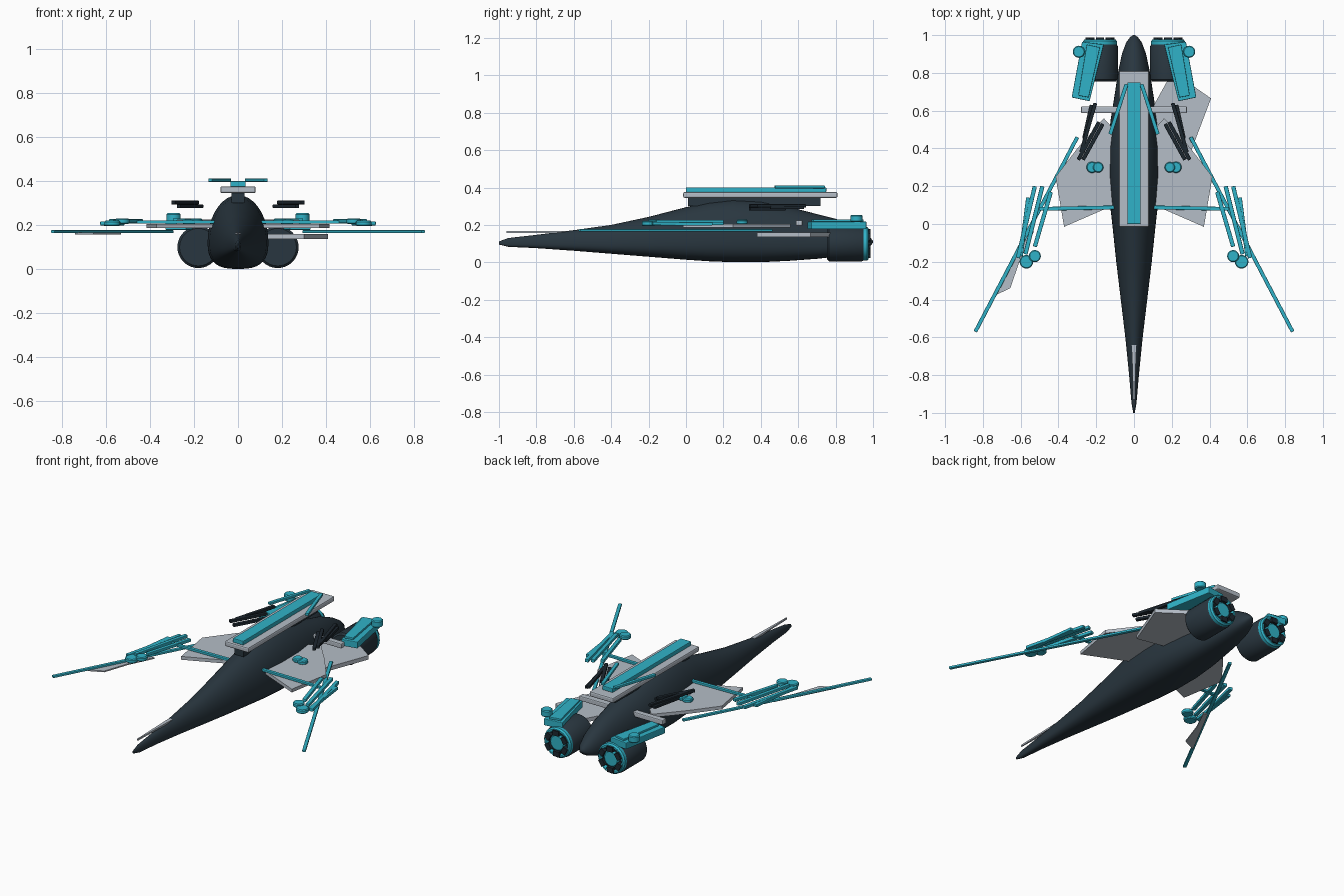
import bpy, bmesh, math
from mathutils import Vector

if "Cube" in bpy.data.objects:
    bpy.data.objects.remove(bpy.data.objects["Cube"])


def material(name, rgb):
    m = bpy.data.materials.new(name)
    m.diffuse_color = (*rgb, 1)
    m.use_nodes = True
    m.node_tree.nodes["Principled BSDF"].inputs["Base Color"].default_value = m.diffuse_color
    return m


HULL = material("dark slate", (0.022, 0.037, 0.05))
TEAL = material("teal", (0.03, 0.45, 0.58))
GREY = material("pale grey", (0.46, 0.51, 0.57))
GUN = material("gunmetal", (0.012, 0.02, 0.028))


def finish(bm, name, mat, bevel=0.0, smooth=False):
    bmesh.ops.recalc_face_normals(bm, faces=bm.faces)
    me = bpy.data.meshes.new(name)
    bm.to_mesh(me)
    bm.free()
    ob = bpy.data.objects.new(name, me)
    bpy.context.collection.objects.link(ob)
    me.materials.append(mat)
    if bevel:
        b = ob.modifiers.new("bevel", 'BEVEL')
        b.width, b.segments = bevel, 2
    if smooth:
        bpy.ops.object.select_all(action='DESELECT')
        ob.select_set(True)
        bpy.context.view_layer.objects.active = ob
        bpy.ops.object.shade_smooth_by_angle(angle=math.radians(40))
    return ob


def plate(name, pts, z0, z1, mat, side=1, bevel=0.0):
    """Flat outline extruded from z0 to z1."""
    bm = bmesh.new()
    f = bm.faces.new([bm.verts.new((x * side, y, z0)) for x, y in pts])
    ext = bmesh.ops.extrude_face_region(bm, geom=[f])
    for v in ext["geom"]:
        if isinstance(v, bmesh.types.BMVert):
            v.co.z = z1
    return finish(bm, name, mat, bevel)


def rod(name, a, b, w, z0, z1, mat, side=1, bevel=0.003):
    """Straight bar between two plan points."""
    a, b = Vector(a), Vector(b)
    d = (b - a).normalized()
    n = Vector((-d.y, d.x)) * w / 2
    return plate(name, [a + n, b + n, b - n, a - n], z0, z1, mat, side, bevel)


def box(name, x0, x1, y0, y1, z0, z1, mat, bevel=0.0):
    return plate(name, [(x0, y0), (x1, y0), (x1, y1), (x0, y1)], z0, z1, mat, 1, bevel)


def loft(name, rings, mat):
    """Skin a list of closed rings and cap both ends."""
    bm = bmesh.new()
    vs = [[bm.verts.new(p) for p in r] for r in rings]
    n = len(vs[0])
    for r, s in zip(vs, vs[1:]):
        for i in range(n):
            bm.faces.new((r[i], r[(i + 1) % n], s[(i + 1) % n], s[i]))
    bm.faces.new(vs[0])
    bm.faces.new(vs[-1])
    return finish(bm, name, mat, smooth=True)


def turned(name, c, profile, mat, axis='Y', n=32):
    """Round part: profile is (distance along axis, radius)."""
    rings = []
    for t, r in profile:
        ring = []
        for i in range(n):
            u = r * math.cos(2 * math.pi * i / n)
            v = r * math.sin(2 * math.pi * i / n)
            ring.append((c[0] + u, t, c[1] + v) if axis == 'Y' else (c[0] + u, c[1] + v, t))
        rings.append(ring)
    return loft(name, rings, mat)


def disc(name, x, y, r, z0, z1):
    e = 0.005
    return turned(name, (x, y), [(z0, r - e), (z0 + e, r), (z1 - e, r), (z1, r - e)], TEAL, 'Z', 20)


# Fuselage stations: y, half width, bottom, top
stations = [(-1, .004, .095, .112), (-.95, .013, .083, .13), (-.8, .026, .076, .147),
            (-.6, .046, .062, .172), (-.4, .07, .046, .2), (-.2, .094, .03, .243),
            (0, .115, .014, .295), (.12, .129, .006, .322), (.25, .138, .001, .336),
            (.4, .138, .001, .328), (.55, .124, .008, .297), (.7, .1, .019, .258),
            (.8, .085, .03, .233), (.9, .064, .05, .19), (.96, .042, .07, .154),
            (.99, .02, .092, .127), (1, .005, .105, .114)]
rings = []
for y, w, lo, hi in stations:
    mid = lo + (hi - lo) * 0.36
    ring = []
    for i in range(36):
        t = 2 * math.pi * i / 36
        c, s = math.cos(t), math.sin(t)
        p = 1.0 if s > 0 else 0.7          # flatter belly
        x = w * math.copysign(abs(c) ** p, c)
        z = mid + (hi - mid) * s if s > 0 else mid - (mid - lo) * abs(s) ** 0.8
        ring.append((x, y, z))
    rings.append(ring)
loft("fuselage", rings, HULL)

# Nose probe
plate("nose_probe", [(-.003, -.96), (.003, -.96), (.012, -.64), (-.012, -.64)], .157, .167, GREY)

# Dorsal spine
box("spine_plate", -.08, .08, -.015, .81, .345, .376, GREY, .008)
box("spine_strip", -.035, .035, 0, .75, .374, .4, TEAL, .004)
box("spine_mount", -.03, .03, .01, .72, .3, .347, HULL)

# Cross bar
box("cross_bar", -.28, .28, .587, .623, .195, .225, GREY, .006)

for s, tag in ((1, "right"), (-1, "left")):
    # Wing and its leading rods
    plate("wing_" + tag, [(.37, -.015), (.415, .25), (.3, .4), (.16, .56), (.06, .45), (.06, .12)],
          .186, .206, GREY, s)
    rod("wing_rod_" + tag, (.84, -.57), (.3, .46), .02, .164, .177, TEAL, s)
    rod("wing_strut_" + tag, (.5, .08), (.09, .088), .02, .207, .221, TEAL, s)
    rod("spine_rod_" + tag, (.04, .74), (.126, .475), .02, .396, .411, TEAL, s)

    # Outboard barrels
    for i, (a, b, z) in enumerate([((.525, .2), (.615, -.18), .199), ((.485, .2), (.575, -.16), .209),
                                   ((.44, .17), (.525, -.12), .209), ((.56, .14), (.6, -.17), .197)]):
        rod(f"barrel_{tag}_{i}", a, b, .022, z, z + .018, TEAL, s)
    disc("barrel_disc_outer_" + tag, .57 * s, -.2, .036, .195, .22)
    disc("barrel_disc_inner_" + tag, .525 * s, -.17, .032, .205, .23)
    disc("wing_disc_outer_" + tag, .222 * s, .3, .03, .204, .226)
    disc("wing_disc_inner_" + tag, .19 * s, .3, .028, .207, .23)

    # Dark cannons
    for i, (a, b, z) in enumerate([((.205, .64), (.28, .38), .294), ((.225, .63), (.265, .45), .284),
                                   ((.165, .53), (.27, .34), .277), ((.185, .54), (.295, .34), .294)]):
        rod(f"cannon_{tag}_{i}", a, b, .02, z, z + .017, GUN, s)

    # Engine pod with exhaust ring
    c = (.18 * s, .1)
    turned("engine_" + tag, c, [(.755, .085), (.765, .095), (.94, .095), (.955, .085)], HULL)
    turned("engine_face_" + tag, c, [(.94, .075), (.96, .075)], GUN)
    rings = [(.95, .066), (.95, .09), (.968, .09), (.977, .082), (.977, .072), (.968, .066)]
    turned("exhaust_ring_" + tag, c, rings + rings[:1], TEAL)
    turned("exhaust_hub_" + tag, c, [(.95, .05), (.968, .05), (.975, .042)], TEAL, 'Y', 16)
    bm = bmesh.new()
    for k in range(6):
        t = math.pi * k / 3 + .5
        before = set(bm.verts)
        bmesh.ops.create_cube(bm, size=1)
        for v in set(bm.verts) - before:
            u, w = .062 + v.co.x * .03, v.co.z * .04
            v.co = (c[0] + u * math.cos(t) - w * math.sin(t), .972 + v.co.y * .03,
                    c[1] + u * math.sin(t) + w * math.cos(t))
    finish(bm, "exhaust_vanes_" + tag, GUN)

    # Engine shoulder armour
    plate("engine_armour_" + tag, [(.16, .95), (.275, .965), (.33, .67), (.235, .65)],
          .178, .218, TEAL, s, .004)
    plate("engine_armour_top_" + tag, [(.18, .935), (.25, .95), (.295, .68), (.24, .67)],
          .217, .23, TEAL, s, .003)
    disc("armour_disc_" + tag, .292 * s, .912, .032, .215, .254)

# Lower tail fin (right) and outer wing panel (left)
plate("lower_fin", [(.1, .62), (.2, .8), (.25, .775), (.408, .665), (.3, .38), (.1, .42)],
      .136, .16, GREY)
plate("outer_panel", [(.74, -.38), (.655, -.34), (.6, -.18), (.53, -.04), (.56, -.04)],
      .158, .166, GREY, -1)
